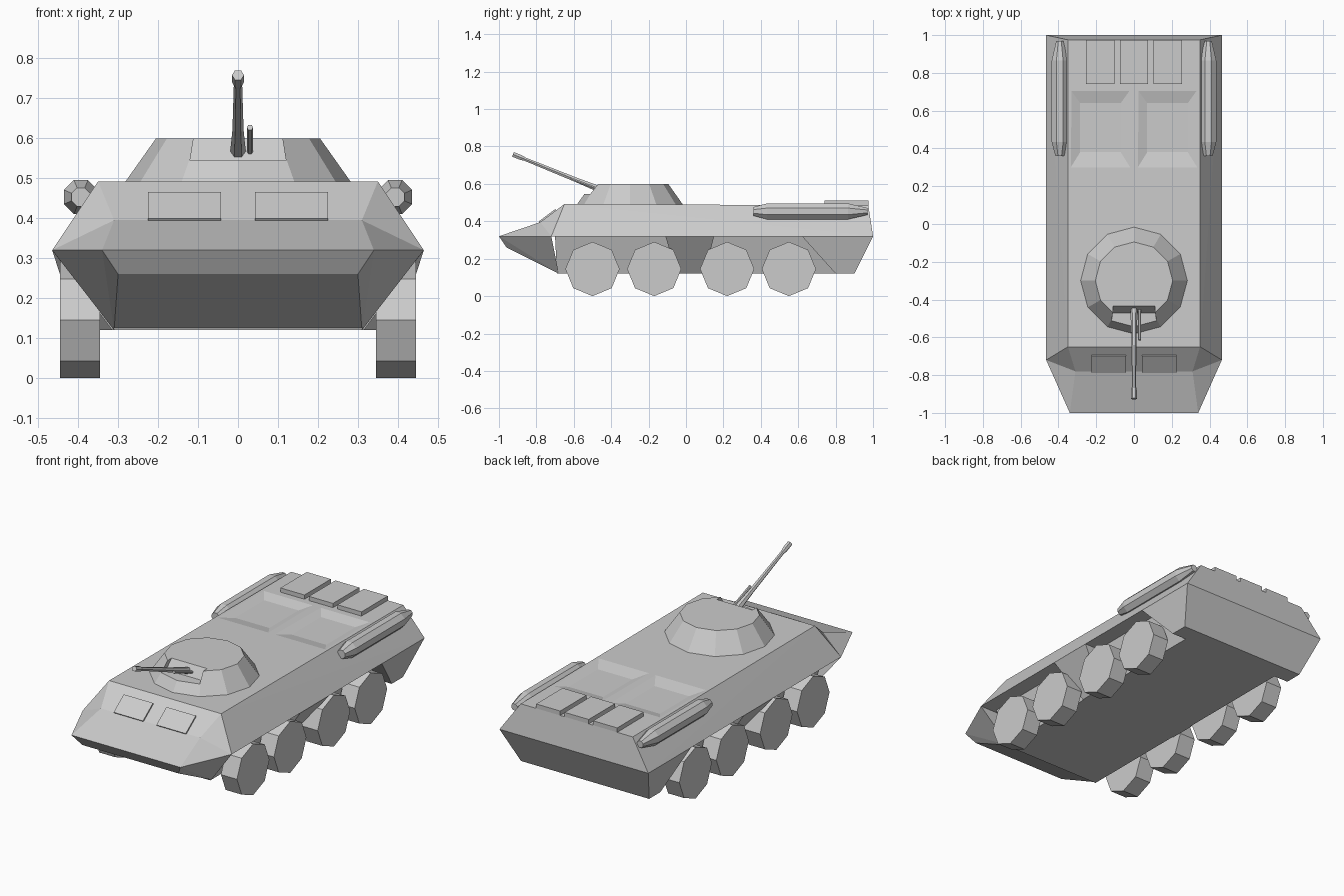
import bpy, bmesh, math
from mathutils import Vector

if "Cube" in bpy.data.objects:
    bpy.data.objects.remove(bpy.data.objects["Cube"])

grey = bpy.data.materials.new("plain_grey")
grey.use_nodes = True
grey.diffuse_color = (0.6, 0.6, 0.6, 1)
grey.node_tree.nodes["Principled BSDF"].inputs["Base Color"].default_value = (0.6, 0.6, 0.6, 1)


def finish(name, bm):
    bmesh.ops.recalc_face_normals(bm, faces=bm.faces)
    mesh = bpy.data.meshes.new(name)
    bm.to_mesh(mesh)
    bm.free()
    mesh.materials.append(grey)
    obj = bpy.data.objects.new(name, mesh)
    bpy.context.collection.objects.link(obj)
    return obj


def solid(name, points, mirror=True):
    """Convex block through the points, mirrored across x when asked."""
    bm = bmesh.new()
    for x, y, z in points:
        bm.verts.new((x, y, z))
        if mirror:
            bm.verts.new((-x, y, z))
    bmesh.ops.convex_hull(bm, input=bm.verts[:])
    bmesh.ops.delete(bm, geom=[v for v in bm.verts if not v.link_faces], context='VERTS')
    bmesh.ops.dissolve_limit(bm, angle_limit=0.01, verts=bm.verts[:], edges=bm.edges[:])
    return finish(name, bm)


def lathe(name, start, end, rings, sides, turn=0.0):
    """Straight tube from start to end; rings are (fraction, radius)."""
    start, end = Vector(start), Vector(end)
    rot = (end - start).to_track_quat('Z', 'Y')
    bm = bmesh.new()
    loops = []
    for t, r in rings:
        angles = [turn + math.tau * i / sides for i in range(sides)]
        loops.append([bm.verts.new(start.lerp(end, t) + rot @ Vector((r * math.cos(a), r * math.sin(a), 0)))
                      for a in angles])
    for a, b in zip(loops, loops[1:]):
        for i in range(sides):
            j = (i + 1) % sides
            bm.faces.new((a[i], a[j], b[j], b[i]))
    bm.faces.new(loops[0])
    bm.faces.new(loops[-1])
    return finish(name, bm)


def box(name, x0, x1, y0, y1, z0, z1):
    return solid(name, [(x, y, z) for x in (x0, x1) for y in (y0, y1) for z in (z0, z1)], False)


def carve(target, cutter):
    cutter.hide_render = True
    mod = target.modifiers.new("carve", 'BOOLEAN')
    mod.operation = 'DIFFERENCE'
    mod.solver = 'EXACT'
    mod.object = cutter
    bpy.context.view_layer.objects.active = target
    bpy.ops.object.modifier_apply(modifier=mod.name)
    bpy.data.objects.remove(cutter)


# Upper hull: body and the flatter nose wedge
belt, brow = (0.465, -0.72, 0.32), (0.31, -0.78, 0.395)
body = solid("upper_hull", [belt, brow, (0.31, -0.78, 0.32), (0.35, -0.65, 0.492),
                            (0.35, 0.975, 0.485), (0.465, 1, 0.32)])
solid("nose_wedge", [belt, brow, (0.34, -1, 0.32), (0.31, -0.7, 0.395), (0.31, -0.7, 0.32)])

# Sunken roof panels
for s in (-1, 1):
    pts = [(s * x, y, z) for z in (0.488, 0.6) for x in (0.02, 0.335) for y in (0.30, 0.71)]
    pts += [(s * x, y, 0.47) for x in (0.07, 0.285) for y in (0.38, 0.64)]
    carve(body, solid("panel_cutter", pts, False))

# Lower hull: nose, narrow core, and blocks between the wheel wells
solid("lower_nose", [belt, (0.34, -1, 0.32), (0.30, -0.96, 0.26), (0.31, -0.68, 0.12)])
solid("lower_core", [(0.31, -0.69, 0.12), (0.31, 0.9, 0.12), (0.375, -0.7, 0.32), (0.375, 0.98, 0.32)])
solid("middle_block", [(0.465, -0.11, 0.32), (0.465, 0.15, 0.32), (0.315, -0.05, 0.12), (0.315, 0.1, 0.12)])
solid("rear_block", [(0.465, 0.62, 0.32), (0.465, 1, 0.32), (0.40, 0.8, 0.12), (0.40, 0.9, 0.12)])

# Wheels and side tanks
for s, side in ((1, "left"), (-1, "right")):
    for n, y in enumerate((-0.50, -0.17, 0.22, 0.55), 1):
        lathe(f"wheel_{side}_{n}", (s * 0.345, y, 0.145), (s * 0.445, y, 0.145),
              [(0, 0.145), (1, 0.145)], 8)
    lathe(f"side_tank_{side}", (s * 0.393, 0.36, 0.453), (s * 0.393, 0.97, 0.453),
          [(0, 0.025), (0.12, 0.046), (0.83, 0.046), (1, 0.02)], 8, math.pi / 8)

# Engine covers on the rear deck
for n, x in enumerate((-0.178, 0, 0.178), 1):
    box(f"engine_cover_{n}", x - 0.075, x + 0.075, 0.74, 0.975, 0.475, 0.51)

# Window shutters on the sloping front plate
up = Vector((0, 0.13, 0.097)).normalized()
out = Vector((0, -up.z, up.y))
for s, side in ((1, "left"), (-1, "right")):
    foot = Vector((0, brow[1], brow[2]))
    pts = [Vector((s * x, 0, 0)) + foot + up * h + out * d
           for x in (0.042, 0.225) for h in (-0.004, 0.108) for d in (0, 0.008)]
    solid(f"shutter_{side}", pts, False)

# Turret with a notch for the gun
turret = lathe("turret", (0, -0.30, 0.48), (0, -0.30, 0.60), [(0, 0.29), (1, 0.205)], 12)
carve(turret, solid("notch_cutter", [(0.12, -0.7, 0.545), (0.12, -0.47, 0.545),
                                     (0.103, -0.7, 0.65), (0.103, -0.40, 0.65)]))

# Raised gun, its muzzle, and the small second gun
base, tip = Vector((0, -0.44, 0.562)), Vector((0, -0.925, 0.758))
lathe("gun_barrel", base, tip, [(0, 0.02), (0.3, 0.014), (0.95, 0.010)], 6)
lathe("gun_muzzle", base.lerp(tip, 0.87), tip, [(0, 0.011), (0.3, 0.015), (1, 0.015)], 6)
lathe("second_gun", (0.03, -0.45, 0.565), (0.03, -0.615, 0.627), [(0, 0.008), (1, 0.008)], 6)
